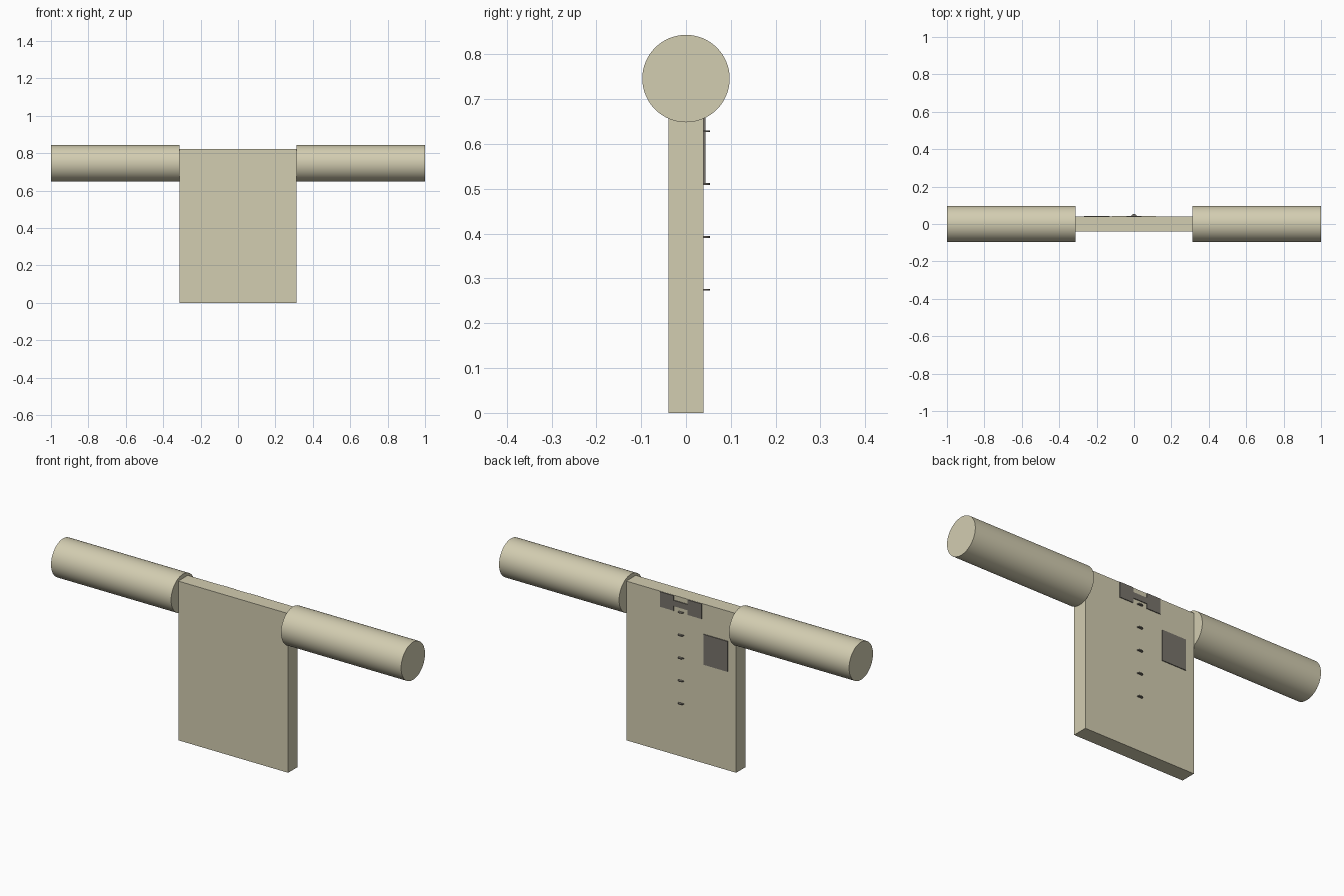
import bpy
import math

if "Cube" in bpy.data.objects:
    bpy.data.objects.remove(bpy.data.objects["Cube"])


def make_material(name, colour):
    mat = bpy.data.materials.new(name)
    mat.use_nodes = True
    mat.diffuse_color = colour
    mat.node_tree.nodes["Principled BSDF"].inputs["Base Color"].default_value = colour
    return mat


cream = make_material("cream", (0.65, 0.61, 0.44, 1))
dark_grey = make_material("dark grey", (0.19, 0.175, 0.15, 1))


def box(name, low, high, mat):
    """Axis-aligned box between two corners."""
    centre = [(a + b) / 2 for a, b in zip(low, high)]
    bpy.ops.mesh.primitive_cube_add(size=1, location=centre)
    obj = bpy.context.object
    obj.name = name
    obj.scale = [b - a for a, b in zip(low, high)]
    bpy.ops.object.transform_apply(location=False, rotation=False, scale=True)
    obj.data.materials.append(mat)
    return obj


def cylinder(name, radius, depth, centre, mat, turn=0, sides=64):
    """Capped cylinder, turned about y."""
    bpy.ops.mesh.primitive_cylinder_add(vertices=sides, radius=radius, depth=depth,
                                        location=centre, rotation=(0, turn, 0))
    obj = bpy.context.object
    obj.name = name
    obj.data.materials.append(mat)
    bpy.ops.object.shade_smooth_by_angle(angle=math.radians(30))
    return obj


HALF_W, HALF_D, HEIGHT = 0.314, 0.039, 0.822
SLEEVE_Z = 0.746
PLATE_Y = HALF_D + 0.004

# Flat torso panel
box("torso", (-HALF_W, -HALF_D, 0), (HALF_W, HALF_D, HEIGHT), cream)

# Sleeves and collar wings, one on each side
for side, label in ((1, "left"), (-1, "right")):
    cylinder(label + "_sleeve", 0.0975, 1 - HALF_W,
             (side * (1 + HALF_W) / 2, 0, SLEEVE_Z), cream, math.pi / 2)
    inner, outer = sorted((side * 0.04, side * 0.118))
    box(label + "_collar_wing", (inner, HALF_D - 0.002, 0.743),
        (outer, PLATE_Y, 0.821), dark_grey)

# Narrow band joining the collar wings
box("collar_band", (-0.04, HALF_D - 0.002, 0.767), (0.04, PLATE_Y, 0.797), dark_grey)

# Chest pocket
box("pocket", (-0.266, HALF_D - 0.002, 0.51), (-0.13, PLATE_Y, 0.667), dark_grey)

# Row of thin buttons set edge-on into the panel
for i in range(5):
    cylinder(f"button_{i + 1}", 0.0145, 0.004,
             (0, HALF_D, 0.275 + i * 0.1178), dark_grey, sides=24)
